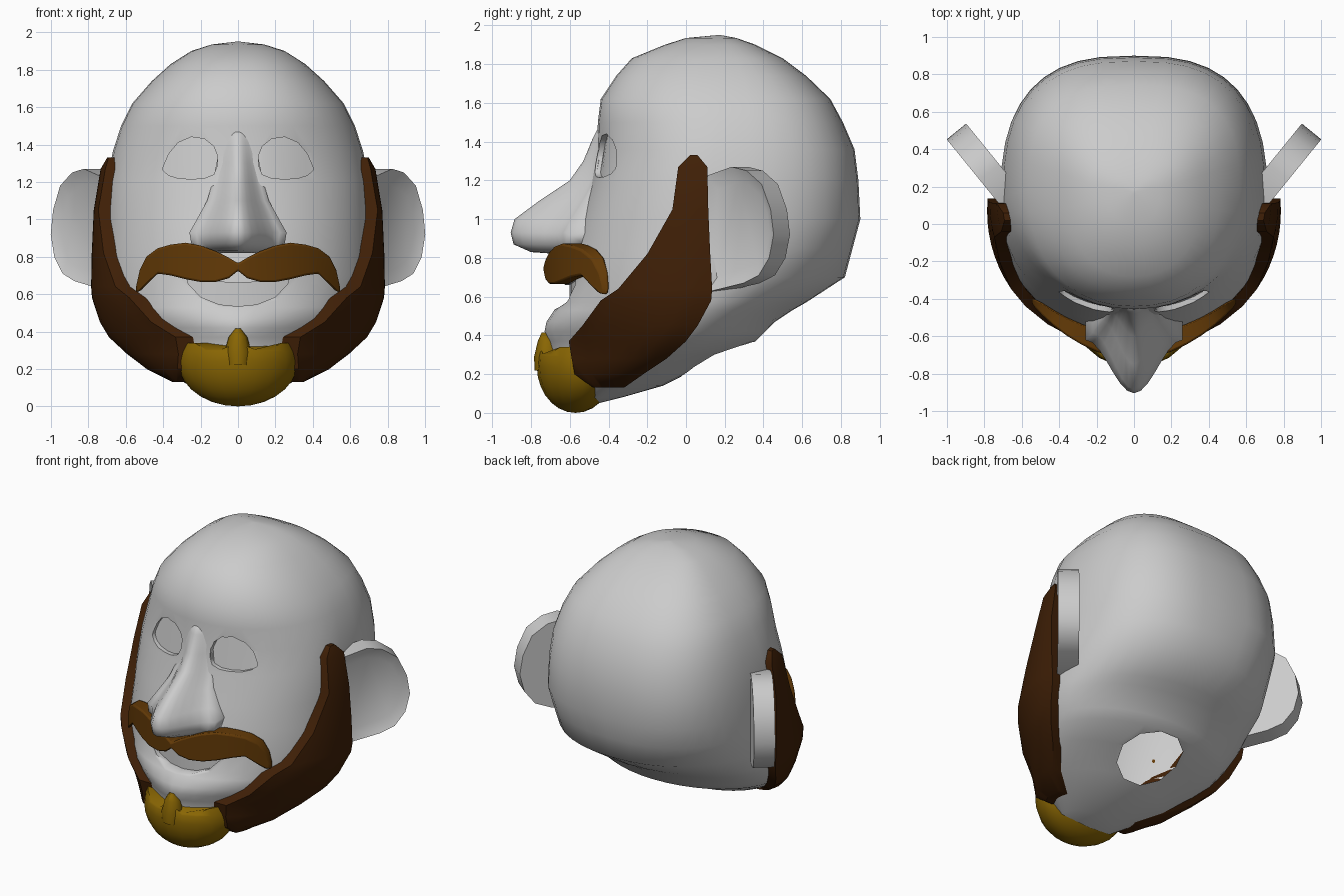
import bpy, bmesh, math
from mathutils import Vector

if "Cube" in bpy.data.objects:
    bpy.data.objects.remove(bpy.data.objects["Cube"], do_unlink=True)


def material(name, rgb):
    m = bpy.data.materials.new(name)
    m.use_nodes = True
    m.diffuse_color = (*rgb, 1)
    m.node_tree.nodes["Principled BSDF"].inputs["Base Color"].default_value = (*rgb, 1)
    return m


skin = material("grey skin", (.6, .6, .6))
dark_brown = material("dark brown hair", (.05, .014, .002))
mid_brown = material("chestnut hair", (.125, .042, .002))
golden = material("golden hair", (.25, .132, .001))


def finish(name, bm, mat):
    bmesh.ops.recalc_face_normals(bm, faces=bm.faces)
    mesh = bpy.data.meshes.new(name)
    bm.to_mesh(mesh)
    bm.free()
    ob = bpy.data.objects.new(name, mesh)
    bpy.context.collection.objects.link(ob)
    if mat:
        mesh.materials.append(mat)
    return ob


def loft(name, rings, mat=None):
    """Closed rings of equal length joined in order, with both ends capped."""
    bm = bmesh.new()
    loops = [[bm.verts.new(p) for p in ring] for ring in rings]
    n = len(loops[0])
    for a, b in zip(loops, loops[1:]):
        for i in range(n):
            j = (i + 1) % n
            bm.faces.new((a[i], a[j], b[j], b[i]))
    bm.faces.new(loops[0])
    bm.faces.new(loops[-1])
    return finish(name, bm, mat)


def activate(ob):
    bpy.ops.object.select_all(action='DESELECT')
    ob.select_set(True)
    bpy.context.view_layer.objects.active = ob


def smooth(ob, degrees=40):
    activate(ob)
    bpy.ops.object.shade_smooth_by_angle(angle=math.radians(degrees))


# Head sections: height, half width, front y, widest y, back y
SECTIONS = [
    (.05, .09, -.57, -.52, -.45), (.08, .2, -.62, -.46, -.33),
    (.14, .31, -.68, -.38, -.12), (.2, .43, -.70, -.30, 0),
    (.3, .56, -.69, -.15, .17), (.37, .63, -.71, -.08, .36),
    (.42, .66, -.73, -.03, .41), (.47, .69, -.72, 0, .46),
    (.53, .71, -.68, .04, .55), (.57, .72, -.64, .05, .62),
    (.7, .73, -.62, .08, .82), (.85, .72, -.59, .1, .86),
    (1, .715, -.55, .1, .9), (1.2, .70, -.49, .12, .89),
    (1.36, .67, -.46, .15, .87), (1.5, .625, -.455, .17, .81),
    (1.62, .565, -.44, .18, .745), (1.74, .46, -.36, .18, .62),
    (1.83, .36, -.28, .18, .5), (1.9, .25, -.11, .17, .36),
    (1.935, .14, 0, .17, .26), (1.95, .01, .16, .17, .18)]


def front_power(z):
    """The jaw is pointed in plan, the forehead squarer."""
    return min(2, max(1.5, 1.5 + (z - .4) * 2.5)) + min(.3, max(0, z - 1.4))


def back_power(z):
    """The skull gets squarer in plan above the nape."""
    return min(2.7, max(2, 2 + (z - .6) * 1.75))


def section(z):
    for a, b in zip(SECTIONS, SECTIONS[1:]):
        if z <= b[0]:
            t = max(0, (z - a[0]) / (b[0] - a[0]))
            return [p + (q - p) * t for p, q in zip(a[1:], b[1:])]
    return SECTIONS[-1][1:]


def face_y(x, z):
    w, front, mid, _ = section(z)
    p = front_power(z)
    return mid - (mid - front) * max(0, 1 - (abs(x) / w) ** p) ** (1 / p)


def side_x(y, z, offset):
    w, front, mid, back = section(z)
    reach, p = (mid - front, front_power(z)) if y < mid else (back - mid, back_power(z))
    inside = max(0, 1 - (abs(y - mid) / (reach + offset)) ** p)
    return (w + offset) * inside ** (1 / p)


def head_ring(z, count=40):
    w, front, mid, back = section(z)
    ring = []
    for i in range(count):
        s, c = math.sin(math.tau * i / count), math.cos(math.tau * i / count)
        p, reach = (front_power(z), front - mid) if c > 0 else (back_power(z), back - mid)
        x = math.copysign(w * abs(s) ** (2 / p), s)
        ring.append((x, mid + reach * abs(c) ** (2 / p), z))
    return ring


def strip(name, columns, front, back, mat=None):
    """Slab described by (x, top, bottom) columns between two depth rules."""
    rings = [[(x, front(x, t), t), (x, front(x, b), b),
              (x, back(x, b), b), (x, back(x, t), t)] for x, t, b in columns]
    return loft(name, rings, mat)


def mirrored(columns):
    return [(-x, t, b) for x, t, b in reversed(columns) if x > 0] + columns


def cut(target, cutter):
    cutter.hide_render = True
    activate(target)
    mod = target.modifiers.new("cut", 'BOOLEAN')
    mod.operation, mod.solver, mod.object = 'DIFFERENCE', 'EXACT', cutter
    bpy.ops.object.modifier_apply(modifier=mod.name)
    bpy.data.objects.remove(cutter, do_unlink=True)


head = loft("head", [head_ring(s[0]) for s in SECTIONS], skin)

# Eye openings and smiling mouth, sunk slightly into the face
EYE = [(.11, 1.34, 1.29), (.13, 1.39, 1.24), (.18, 1.43, 1.22), (.25, 1.44, 1.215),
       (.32, 1.41, 1.22), (.37, 1.35, 1.235), (.40, 1.28, 1.26)]
MOUTH = [(0, .66, .535), (.1, .665, .545), (.2, .68, .585), (.27, .695, .66)]
for side in (1, -1):
    cut(head, strip("eye_cutter", [(side * x, t, b) for x, t, b in EYE],
                    lambda x, z: -1.2, lambda x, z: face_y(x, z) + .03))
cut(head, strip("mouth_cutter", mirrored(MOUTH),
                lambda x, z: -1.2, lambda x, z: face_y(x, .6) + .035))

# Open neck hole through the sloping underside
centre, axis, radius = Vector((0, .15, .3)), Vector((0, .47, -.88)).normalized(), .215
u = Vector((1, 0, 0))
v = axis.cross(u)
circle = [(u * math.cos(k * math.tau / 10) + v * math.sin(k * math.tau / 10)) * radius
          for k in range(10)]
cut(head, loft("neck_cutter", [[centre + axis * d + p for p in circle] for d in (-.2, .25)]))
bm = bmesh.new()
bm.from_mesh(head.data)


def in_hole(p):
    d = p - centre
    along = d.dot(axis)
    return abs(along) < .3 and (d - axis * along).length < radius * 1.005


holes = [f for f in bm.faces if all(in_hole(vert.co) for vert in f.verts)]
bmesh.ops.delete(bm, geom=holes, context='FACES')
bm.to_mesh(head.data)
bm.free()
smooth(head, 60)

# Nose: height, tip y, half width, y where the rounded front meets the side wall
NOSE = [(1.5, -.44, .06, -.43), (1.42, -.48, .09, -.44), (1.3, -.53, .115, -.45),
        (1.2, -.6, .135, -.47), (1.1, -.75, .165, -.52), (1, -.885, .22, -.58),
        (.93, -.905, .26, -.62), (.87, -.89, .25, -.62), (.83, -.8, .2, -.62),
        (.82, -.66, .12, -.6)]
rings = []
for z, tip, w, wing in NOSE:
    root = max(wing, face_y(w, z)) + .02
    curve = [(w * i / 7, tip + (wing - tip) * (1 - math.cos(math.pi * i / 7)) / 2, z)
             for i in range(-7, 8)]
    rings.append([(-w, root, z)] + curve + [(w, root, z)])
smooth(loft("nose", rings, skin), 70)

# Ears: flaps angled backwards with a dished front; outline as (outward, height)
EAR = [(-.08, 1.22), (.1, 1.27), (.2, 1.25), (.3, 1.18), (.36, 1.05), (.38, .92),
       (.35, .8), (.28, .71), (.18, .67), (-.08, .62)]


def ear_ring(side, scale, depth):
    ring = []
    for d, z in EAR:
        d, z = .17 + (d - .17) * scale, .95 + (z - .95) * scale
        ring.append((side * (.71 + .63 * d + .775 * depth), .2 + .775 * d - .63 * depth, z))
    return ring


# Beard sides: height, front y, back y
BEARD = [(1.33, .02, .06), (1.27, -.04, .11), (1.05, -.07, .115), (.82, -.2, .125),
         (.64, -.35, .135), (.58, -.44, .13), (.45, -.535, .06), (.37, -.605, 0),
         (.28, -.59, -.1), (.2, -.575, -.22), (.13, -.48, -.32)]


def beard_ring(side, z, front, back, count=9):
    thick = min(.06, .03 + (1.33 - z) * .3)
    ys = [front + (back - front) * i / (count - 1) for i in range(count)]
    outer = [(side * side_x(y, z, thick), y, z) for y in ys]
    inner = [(side * (side_x(y, z, 0) - .003), y, z) for y in reversed(ys)]
    return outer + inner


for side, label in ((1, "left"), (-1, "right")):
    smooth(loft(label + "_ear", [ear_ring(side, 1, -.067), ear_ring(side, 1, .067),
                                 ear_ring(side, .75, .035)], skin))
    smooth(loft(label + "_beard", [beard_ring(side, *row) for row in BEARD], dark_brown))

# Moustache pinched in the middle with drooping ends
MOUSTACHE = [(0, .765, .725), (.05, .795, .685), (.12, .83, .665), (.2, .86, .665),
             (.28, .875, .68), (.36, .865, .70), (.43, .845, .71), (.49, .80, .65),
             (.525, .73, .615), (.545, .64, .61)]
moustache = strip("moustache", mirrored(MOUSTACHE),
                  lambda x, z: face_y(x, .75) - .125 + .13 * abs(x),
                  lambda x, z: face_y(x, z) - .003, mid_brown)
bevel = moustache.modifiers.new("soft edges", 'BEVEL')
bevel.width, bevel.segments = .012, 2
smooth(moustache)

# Goatee: rounded cup wrapping back around the chin, with a notched upper edge
bm = bmesh.new()
bmesh.ops.create_uvsphere(bm, u_segments=20, v_segments=14, radius=1)
for vert in bm.verts:
    x, y, z = vert.co
    vert.co = Vector((x * .32, y * .2 - .57 + .05 * x * x, z * .24 + .24))
cutting = bmesh.ops.bisect_plane(bm, geom=bm.verts[:] + bm.edges[:] + bm.faces[:],
                                 plane_co=(0, 0, .34), plane_no=(0, 0, 1), clear_outer=True)
rim = [e for e in cutting["geom_cut"] if isinstance(e, bmesh.types.BMEdge)]
bmesh.ops.contextual_create(bm, geom=rim)
for vert in {vert for e in rim for vert in e.verts}:
    if .06 < abs(vert.co.x) < .2 and vert.co.y < -.57:
        vert.co.z -= .035
smooth(finish("goatee", bm, golden))

# Small tuft below the lower lip: height, radius, centre y
TUFT = [(.22, .062, -.72), (.29, .072, -.712), (.37, .05, -.715), (.415, .015, -.73)]
smooth(loft("lip_tuft", [[(r * math.cos(k * math.tau / 8), y + r * math.sin(k * math.tau / 8), z)
                          for k in range(8)] for z, r, y in TUFT], golden), 60)
